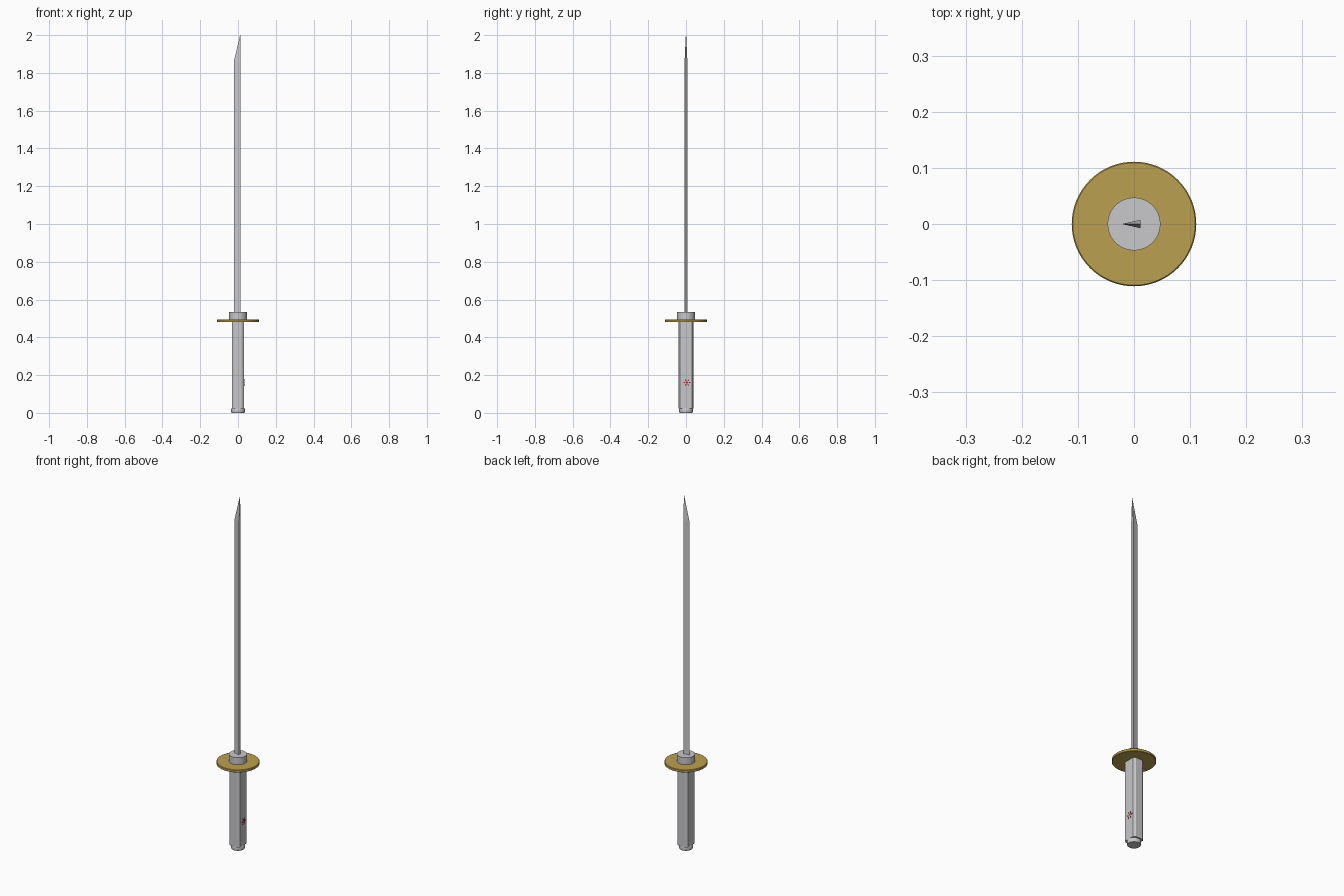
import bpy, bmesh, math
from math import sin, cos, pi

if "Cube" in bpy.data.objects:
    bpy.data.objects.remove(bpy.data.objects["Cube"])


def material(name, rgb):
    m = bpy.data.materials.new(name)
    m.diffuse_color = (*rgb, 1)
    m.use_nodes = True
    m.node_tree.nodes["Principled BSDF"].inputs["Base Color"].default_value = m.diffuse_color
    return m


STEEL = material("light_grey", (0.58, 0.58, 0.60))
GOLD = material("gold", (0.50, 0.35, 0.08))
RED = material("red", (0.55, 0.01, 0.02))


def make(name, bm, mat, smooth=False):
    bmesh.ops.recalc_face_normals(bm, faces=bm.faces)
    mesh = bpy.data.meshes.new(name)
    bm.to_mesh(mesh)
    bm.free()
    mesh.materials.append(mat)
    ob = bpy.data.objects.new(name, mesh)
    bpy.context.collection.objects.link(ob)
    if smooth:
        bpy.context.view_layer.objects.active = ob
        ob.select_set(True)
        bpy.ops.object.shade_smooth_by_angle(angle=math.radians(35))
        ob.select_set(False)
    return ob


def loft(bm, rings):
    """Join equal-length rings of points, capping both ends."""
    vs = [[bm.verts.new(p) for p in ring] for ring in rings]
    n = len(vs[0])
    for a, b in zip(vs, vs[1:]):
        for i in range(n):
            j = (i + 1) % n
            bm.faces.new((a[i], a[j], b[j], b[i]))
    bm.faces.new(vs[0][::-1])
    bm.faces.new(vs[-1])


def turned(name, profile, mat, sides=64):
    bm = bmesh.new()
    loft(bm, [[(r * cos(2 * pi * i / sides), r * sin(2 * pi * i / sides), z)
               for i in range(sides)] for r, z in profile])
    return make(name, bm, mat, True)


# Pommel, guard and collar
turned("pommel", [(0.034, 0), (0.036, 0.004), (0.036, 0.02), (0.033, 0.026)], STEEL)
turned("guard", [(0.109, 0.48), (0.111, 0.482), (0.111, 0.493), (0.109, 0.495)], GOLD)
turned("collar", [(0.047, 0.49), (0.047, 0.535)], STEEL)

# Grip: flattened bar with chamfered corners
X, Y, cx, cy = 0.033, 0.04, 0.019, 0.031
section = [(X, -cy), (X, cy), (cx, Y), (-cx, Y), (-X, cy), (-X, -cy), (-cx, -Y), (cx, -Y)]
bm = bmesh.new()
loft(bm, [[(x, y, z) for x, y in section] for z in (0.024, 0.482)])
make("grip", bm, STEEL)

# Blade: wedge section with a grooved spine and a slanted tip
section = [(-0.022, 0), (0.012, -0.0075), (0.007, 0), (0.012, 0.0075)]
bm = bmesh.new()
loft(bm, [[(x, y, z) for x, y in section] for z in (0.53, 1.86)]
     + [[(0.0105, 0, 1.997), (0.012, -0.001, 2), (0.0115, 0, 2), (0.012, 0.001, 2)]])
make("blade", bm, STEEL)

# Small red flower ornament on the grip's side
bm = bmesh.new()


def plate(cy, cz, ry, rz, turn=0, n=10):
    pts = []
    for i in range(n):
        a = 2 * pi * i / n
        u, v = ry * cos(a), rz * sin(a)
        pts.append((cy + u * cos(turn) - v * sin(turn), cz + u * sin(turn) + v * cos(turn)))
    loft(bm, [[(x, y, z) for y, z in pts] for x in (0.0325, 0.0342)])


plate(0.005, 0.16, 0.005, 0.005)
for k in range(6):
    a = k * pi / 3
    plate(0.005 + 0.014 * cos(a), 0.16 + 0.014 * sin(a), 0.007, 0.0025, a)
make("red_ornament", bm, RED)
